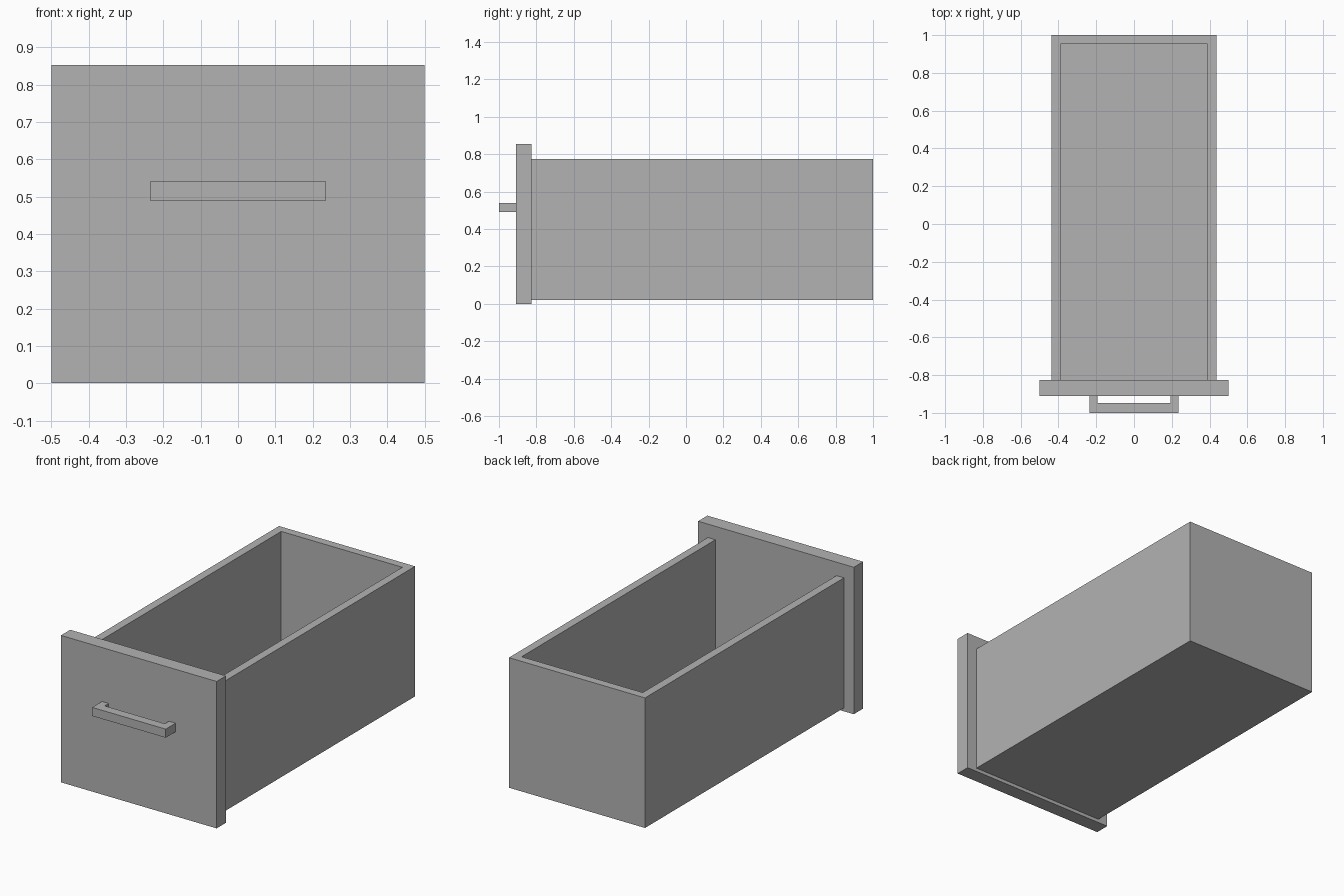
import bpy
import bmesh

cube = bpy.data.objects.get("Cube")
if cube:
    bpy.data.objects.remove(cube, do_unlink=True)

GREY = (0.45, 0.45, 0.45, 1)
grey = bpy.data.materials.new("plain grey")
grey.use_nodes = True
grey.diffuse_color = GREY
grey.node_tree.nodes["Principled BSDF"].inputs["Base Color"].default_value = GREY


def prism(name, outline, bottom, top):
    """Extrude a flat xy outline upwards from bottom to top."""
    bm = bmesh.new()
    face = bm.faces.new([bm.verts.new((x, y, bottom)) for x, y in outline])
    result = bmesh.ops.extrude_face_region(bm, geom=[face])
    raised = [v for v in result["geom"] if isinstance(v, bmesh.types.BMVert)]
    bmesh.ops.translate(bm, verts=raised, vec=(0, 0, top - bottom))
    bmesh.ops.recalc_face_normals(bm, faces=bm.faces)
    mesh = bpy.data.meshes.new(name)
    bm.to_mesh(mesh)
    bm.free()
    mesh.materials.append(grey)
    obj = bpy.data.objects.new(name, mesh)
    bpy.context.collection.objects.link(obj)
    return obj


def rectangle(half_width, front, back):
    return [(-half_width, front), (half_width, front),
            (half_width, back), (-half_width, back)]


FRONT, PANEL_BACK, BACK = -0.91, -0.825, 1.0
WALL = 0.048

# Drawer box, hollowed out and open towards the front panel
box = prism("drawer_box", rectangle(0.437, PANEL_BACK, BACK), 0.02, 0.775)
cutter = prism("box_cutter", rectangle(0.437 - WALL, PANEL_BACK - 0.1, BACK - WALL),
               0.02 + WALL, 1.0)
cutter.hide_render = True
hollow = box.modifiers.new("hollow", "BOOLEAN")
hollow.operation = "DIFFERENCE"
hollow.solver = "EXACT"
hollow.object = cutter
bpy.context.view_layer.objects.active = box
bpy.ops.object.modifier_apply(modifier=hollow.name)
bpy.data.objects.remove(cutter, do_unlink=True)

# Front panel, wider and taller than the box
prism("front_panel", rectangle(0.5, FRONT, PANEL_BACK), 0, 0.853)

# Square bar handle with a leg at each end
right_half = [(0.193, FRONT), (0.193, -0.947)]
outer_half = [(0.236, -1.0), (0.236, FRONT)]
half = outer_half + right_half
prism("handle", half + [(-x, y) for x, y in reversed(half)], 0.49, 0.54)
